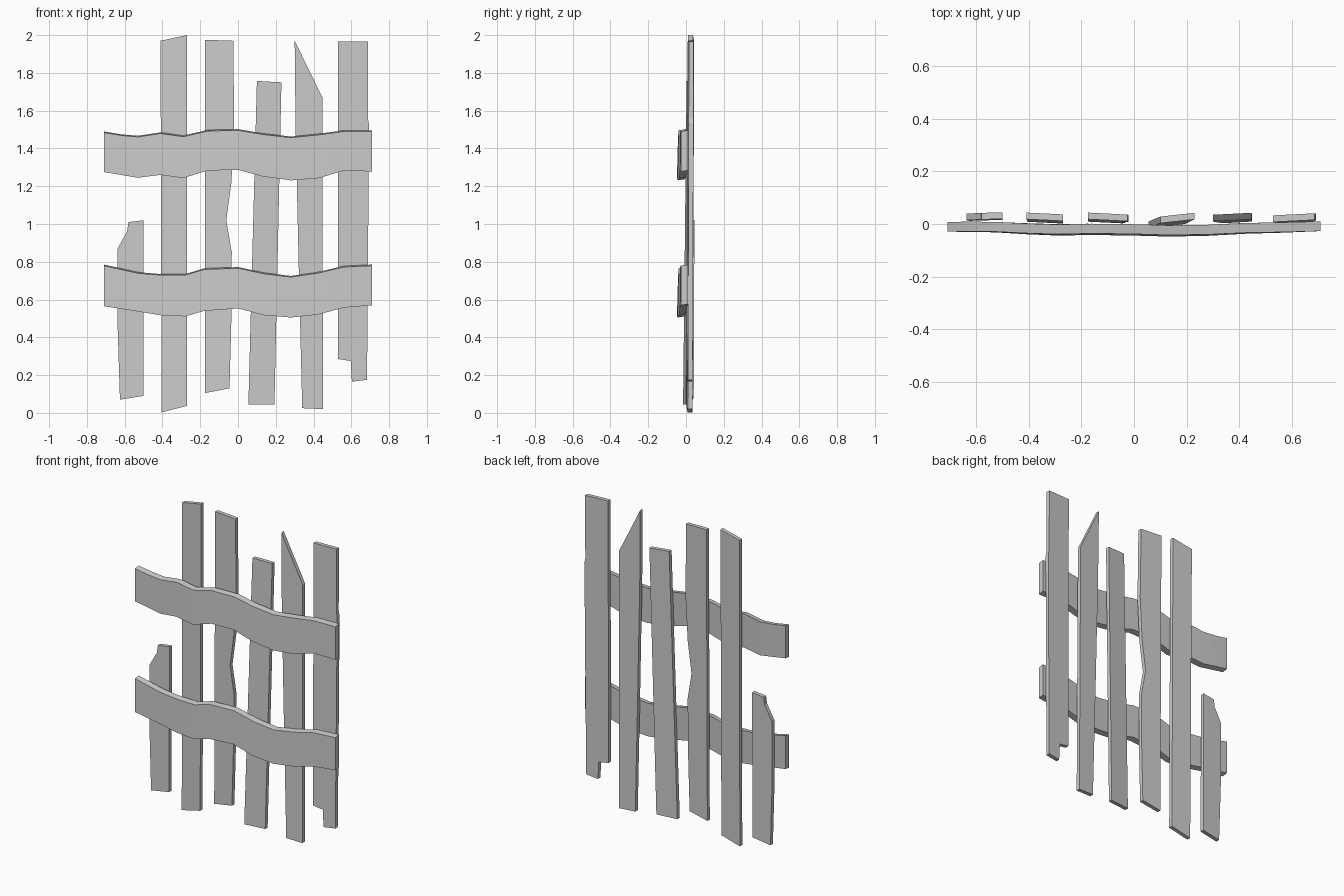
import bpy, bmesh

if "Cube" in bpy.data.objects:
    bpy.data.objects.remove(bpy.data.objects["Cube"])


def make_object(name, front, back):
    """Join matching front and back outlines into a solid board."""
    bm = bmesh.new()
    f = [bm.verts.new(p) for p in front]
    b = [bm.verts.new(p) for p in back]
    n = len(f)
    bm.faces.new(f)
    bm.faces.new(b[::-1])
    for i in range(n):
        j = (i + 1) % n
        bm.faces.new((f[i], b[i], b[j], f[j]))
    bmesh.ops.recalc_face_normals(bm, faces=bm.faces)
    me = bpy.data.meshes.new(name)
    bm.to_mesh(me)
    bm.free()
    ob = bpy.data.objects.new(name, me)
    bpy.context.collection.objects.link(ob)
    return ob


def plank(name, outline, y_front, yaw, lean, thick=0.025):
    """Flat upright board from an x,z outline, slightly yawed and leaning."""
    xc = sum(p[0] for p in outline) / len(outline)

    def y(x, z):
        return y_front + yaw * (x - xc) + lean * (z - 1)
    make_object(name, [(x, y(x, z), z) for x, z in outline],
                [(x, y(x, z) + thick, z) for x, z in outline])


def rail(name, stations, thick=0.037):
    """Wavy cross board; each station is x, top z, bottom z, back y."""
    bm = bmesh.new()
    rings = []
    for x, zt, zb, yb in stations:
        slope = -0.006 * (1 - (x / 0.71) ** 2)   # lower edge sits forward
        rings.append([bm.verts.new(p) for p in (
            (x, yb, zt), (x, yb - thick, zt - 0.006),
            (x, yb - thick + slope, zb), (x, yb + slope, zb + 0.006))])
    for a, b in zip(rings, rings[1:]):
        for i in range(4):
            j = (i + 1) % 4
            bm.faces.new((a[i], a[j], b[j], b[i]))
    bm.faces.new(rings[0])
    bm.faces.new(rings[-1][::-1])
    bmesh.ops.recalc_face_normals(bm, faces=bm.faces)
    me = bpy.data.meshes.new(name)
    bm.to_mesh(me)
    bm.free()
    ob = bpy.data.objects.new(name, me)
    bpy.context.collection.objects.link(ob)
    bpy.ops.object.select_all(action='DESELECT')
    ob.select_set(True)
    bpy.context.view_layer.objects.active = ob
    bpy.ops.object.shade_smooth_by_angle(angle=0.6)


# upright planks, left to right
plank("broken_short_plank", [(-.625, .07), (-.50, .09), (-.50, 1.02), (-.58, 1.01),
      (-.587, .96), (-.61, .92), (-.637, .87), (-.637, .45)], .017, .03, .004)
plank("tall_plank", [(-.405, .003), (-.27, .037), (-.27, 2.0), (-.41, 1.97)],
      .010, -.05, .005)
plank("chipped_plank", [(-.175, .105), (-.045, .13), (-.035, .5), (-.033, .85),
      (-.062, 1.02), (-.035, 1.22), (-.02, 1.5), (-.025, 1.97), (-.175, 1.975)],
      .008, -.05, .005)
plank("slanted_plank", [(.055, .045), (.193, .045), (.23, 1.75), (.10, 1.757)],
      .002, .11, .008)
plank("pointed_plank", [(.34, .025), (.45, .02), (.447, 1.67), (.30, 1.97),
      (.305, 1.5), (.322, .75)], .009, .06, .005)
plank("notched_plank", [(.53, .285), (.597, .275), (.603, .165), (.683, .175),
      (.688, .75), (.693, 1.53), (.687, 1.56), (.687, 1.965), (.53, 1.967)],
      .010, .05, .003)

# wavy cross rails
rail("upper_rail", [
    (-.71, 1.49, 1.275, .008), (-.62, 1.475, 1.26, .009), (-.53, 1.467, 1.245, .008),
    (-.41, 1.485, 1.26, .002), (-.29, 1.468, 1.243, -.002), (-.16, 1.498, 1.283, .001),
    (0, 1.502, 1.287, -.001), (.13, 1.48, 1.252, -.005), (.28, 1.463, 1.231, -.003),
    (.43, 1.478, 1.243, .004), (.56, 1.496, 1.283, .006), (.71, 1.496, 1.278, .01)])
rail("lower_rail", [
    (-.71, .785, .565, .008), (-.53, .745, .537, .008), (-.41, .735, .517, .003),
    (-.28, .735, .511, -.001), (-.18, .765, .54, .001), (0, .772, .553, -.001),
    (.14, .742, .517, -.005), (.28, .725, .505, -.003), (.42, .745, .52, .004),
    (.56, .778, .557, .006), (.71, .785, .57, .01)])
